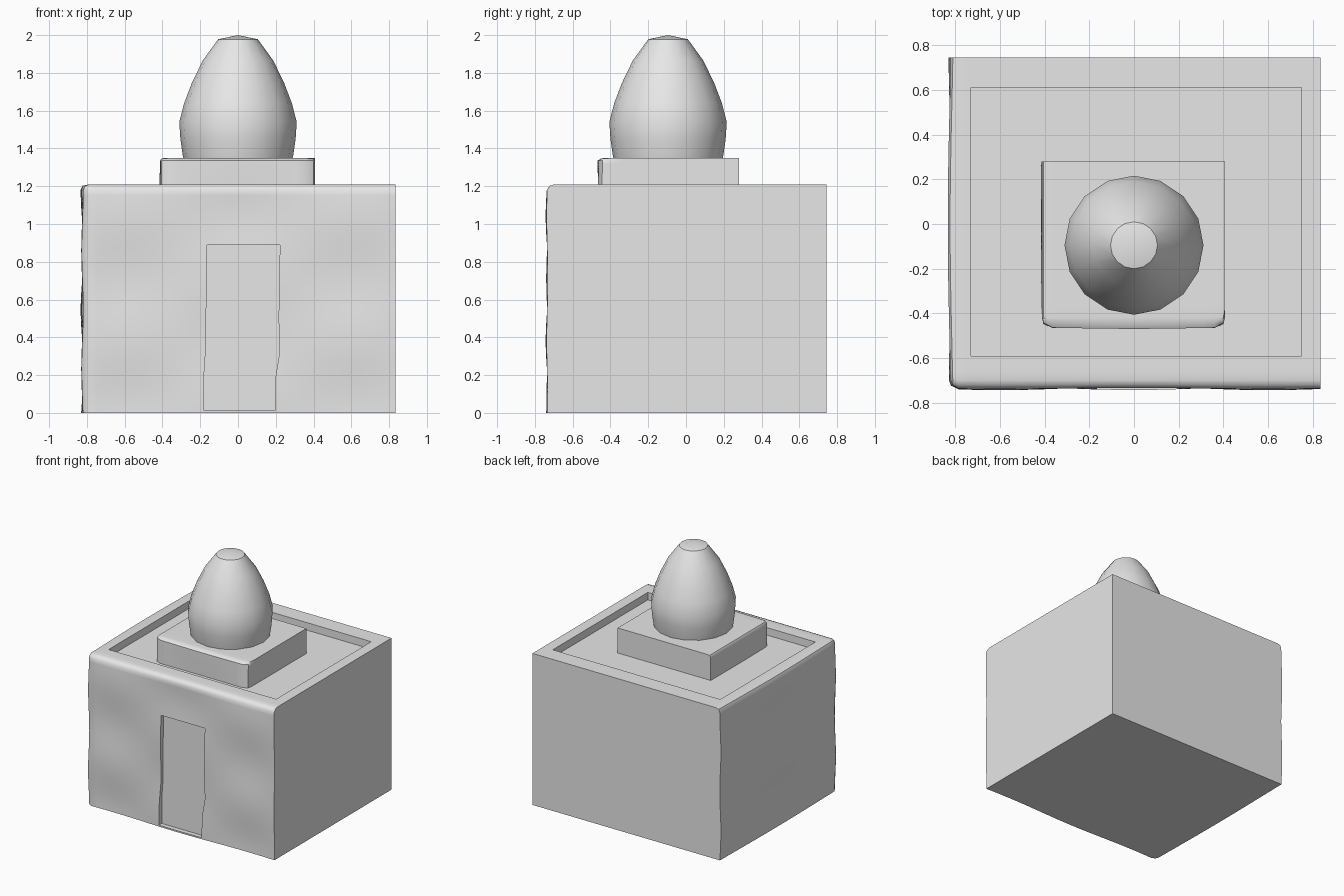
import bpy, bmesh, math
from mathutils import Vector

if "Cube" in bpy.data.objects:
    bpy.data.objects.remove(bpy.data.objects["Cube"], do_unlink=True)

stone = bpy.data.materials.new("plain grey stone")
stone.use_nodes = True
stone.diffuse_color = (0.8, 0.8, 0.8, 1)
stone.node_tree.nodes["Principled BSDF"].inputs["Base Color"].default_value = (0.8, 0.8, 0.8, 1)


def finish(bm, name, angle=None):
    bmesh.ops.recalc_face_normals(bm, faces=bm.faces)
    mesh = bpy.data.meshes.new(name)
    bm.to_mesh(mesh)
    bm.free()
    obj = bpy.data.objects.new(name, mesh)
    bpy.context.collection.objects.link(obj)
    mesh.materials.append(stone)
    if angle:
        smooth(obj, angle)
    return obj


def smooth(obj, angle):
    bpy.ops.object.select_all(action="DESELECT")
    obj.select_set(True)
    bpy.context.view_layer.objects.active = obj
    bpy.ops.object.shade_smooth_by_angle(angle=math.radians(angle))


def worn_block(name, lo, hi, radii, cuts, wave, both_sides):
    """Box with rounded, gently wavy front and left-hand faces."""
    lo, hi, radii = Vector(lo), Vector(hi), Vector(radii)
    bm = bmesh.new()
    bmesh.ops.create_cube(bm, size=1)
    bmesh.ops.subdivide_edges(bm, edges=bm.edges[:], cuts=cuts, use_grid_fill=True)
    for v in bm.verts:
        p = Vector([lo[i] + (v.co[i] + 0.5) * (hi[i] - lo[i]) for i in range(3)])
        front, left = p.y < lo.y + 1e-4, p.x < lo.x + 1e-4
        # round the worn edges
        core = p.copy()
        core.x = max(p.x, lo.x + radii.x)
        if both_sides:
            core.x = min(core.x, hi.x - radii.x)
        core.y = max(p.y, lo.y + radii.y)
        if p.y < lo.y + radii.y or p.x < lo.x + radii.x:
            core.z = min(p.z, hi.z - radii.z)
        d = Vector([(p[i] - core[i]) / radii[i] for i in range(3)])
        if d.length > 1:
            d.normalize()
        p = core + Vector([d[i] * radii[i] for i in range(3)])
        # ripple the worn faces
        if front:
            p.y -= wave * math.cos(5.2 * (abs(p.x) - 0.6)) * math.cos(9.5 * (p.z - 0.38))
        if left:
            p.x += wave * math.cos(10 * (p.z - 0.86)) * math.cos(3 * p.y)
        v.co = p
    return finish(bm, name)


def prism(name, outline, depth):
    bm = bmesh.new()
    face = bm.faces.new([bm.verts.new(p) for p in outline])
    ext = bmesh.ops.extrude_face_region(bm, geom=[face])
    bmesh.ops.translate(bm, vec=depth, verts=[g for g in ext["geom"] if isinstance(g, bmesh.types.BMVert)])
    return finish(bm, name)


def cut(obj, cutter):
    mod = obj.modifiers.new("cut", "BOOLEAN")
    mod.operation, mod.solver, mod.object = "DIFFERENCE", "EXACT", cutter
    bpy.context.view_layer.update()
    mesh = bpy.data.meshes.new_from_object(obj.evaluated_get(bpy.context.evaluated_depsgraph_get()))
    obj.modifiers.clear()
    obj.data = mesh
    bpy.data.objects.remove(cutter, do_unlink=True)


# Main building with sunken roof and shallow doorway
building = worn_block("building", (-0.825, -0.735, 0), (0.835, 0.745, 1.21),
                      (0.035, 0.05, 0.025), 40, 0.008, False)
cut(building, prism("roof_cutter", [(-0.73, -0.59, 1.15), (0.75, -0.59, 1.15),
                                    (0.75, 0.61, 1.15), (-0.73, 0.61, 1.15)], (0, 0, 0.2)))
door = [(-0.165, 0.89), (-0.17, 0.35), (-0.18, 0.2), (-0.18, 0.012),
        (0.195, 0.012), (0.2, 0.2), (0.22, 0.32), (0.215, 0.5), (0.222, 0.89)]
cut(building, prism("door_cutter", [(x, -0.705, z) for x, z in door], (0, -0.2, 0)))
smooth(building, 48)

# Plinth on the roof
plinth = worn_block("plinth", (-0.412, -0.465, 1.1), (0.408, 0.28, 1.35),
                    (0.025, 0.07, 0.008), 16, 0.004, True)
smooth(plinth, 48)

# Pointed dome, turned from a profile
profile = [(0.285, 1.33), (0.292, 1.36), (0.305, 1.45), (0.311, 1.54), (0.285, 1.64),
           (0.245, 1.745), (0.187, 1.865), (0.105, 1.978), (0, 2.0)]
bm = bmesh.new()
pts = [bm.verts.new((r, 0, z)) for r, z in profile]
edges = [bm.edges.new(pair) for pair in zip(pts, pts[1:])]
bmesh.ops.spin(bm, geom=pts + edges, cent=(0, 0, 0), axis=(0, 0, 1),
               angle=math.tau, steps=16, use_duplicate=False)
bmesh.ops.remove_doubles(bm, verts=bm.verts, dist=0.0005)
bmesh.ops.translate(bm, verts=bm.verts, vec=(0, -0.095, 0))
finish(bm, "dome", 35)
